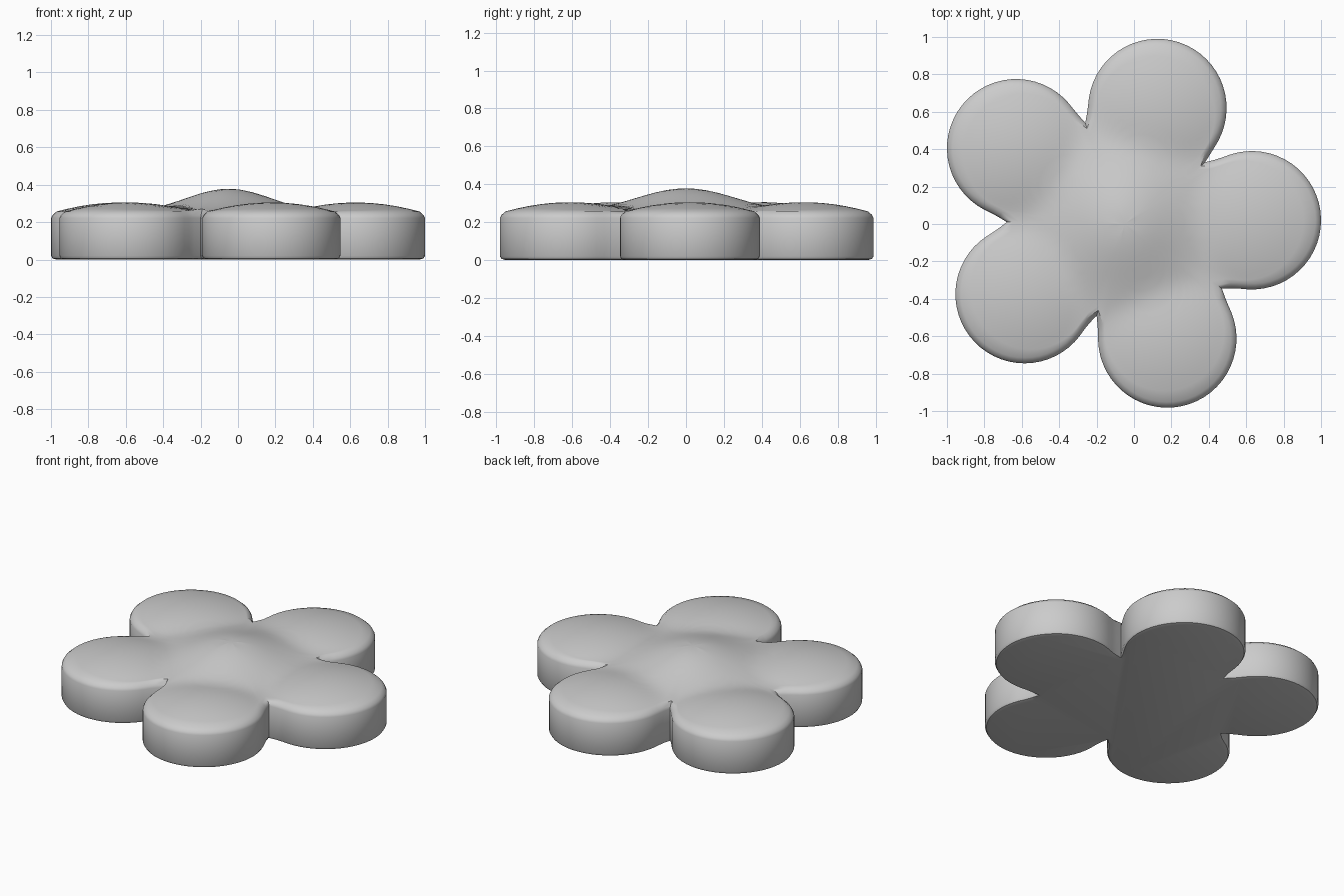
import bpy, bmesh, math
from mathutils import Vector

if "Cube" in bpy.data.objects:
    bpy.data.objects.remove(bpy.data.objects["Cube"])

R = 0.37
HUB = Vector((-0.05, 0.0))
PETALS = [Vector(p) for p in [(0.63, 0.02), (0.125, 0.62), (-0.63, 0.405), (-0.585, -0.375), (0.178, -0.612)]]
# notch i lies between petal i and petal i + 1
NOTCHES = [Vector(p) for p in [(0.38, 0.33), (-0.26, 0.54), (-0.68, 0.01), (-0.2, -0.49), (0.47, -0.345)]]
ARC = 36


def outline_points():
    pts = []
    for i, c in enumerate(PETALS):
        a, b = NOTCHES[i - 1] - c, NOTCHES[i] - c
        a0 = math.atan2(a.y, a.x)
        sweep = (math.atan2(b.y, b.x) - a0) % math.tau
        for k in range(ARC):
            t = k / ARC
            # radius swells slightly into the notch at both ends
            r = R + (a.length - R) * max(0, 1 - t * 14) ** 2
            r += (b.length - R) * max(0, 1 - (1 - t) * 14) ** 2
            ang = a0 + sweep * t
            pts.append(c + r * Vector((math.cos(ang), math.sin(ang))))
    return pts


def inset(pts, d):
    out = []
    n = len(pts)
    for i, p in enumerate(pts):
        t = (pts[(i + 1) % n] - pts[i - 1]).normalized()
        out.append(p + Vector((-t.y, t.x)) * d)
    return out


def height(p):
    # five shallow petal domes blended with a raised middle
    d = min((p - c).length for c in PETALS) / R
    petal = 0.247 + 0.058 * max(0, 1 - d * d)
    q = p - HUB
    middle = 0.245 + 0.133 * math.exp(-((q.x / 0.33) ** 2 + (q.y / 0.38) ** 2))
    k = 0.02
    h = max(k - abs(petal - middle), 0) / k
    return max(petal, middle) + h * h * k / 4


# flower body: rounded bottom edge, upright wall, rounded top edge, domed top
base = outline_points()
bm = bmesh.new()
rings = []
for d, z in [(0.03, 0), (0.008, 0.006), (0, 0.02), (0, 0.222), (0.008, 0.238)]:
    rings.append([bm.verts.new((p.x, p.y, z)) for p in inset(base, d)])
rim = inset(base, 0.03)
STEPS = 16
for s in range(STEPS):
    ring = []
    for p in rim:
        q = p.lerp(HUB, s / STEPS)
        ring.append(bm.verts.new((q.x, q.y, height(q))))
    rings.append(ring)
n = len(base)
for lo, hi in zip(rings, rings[1:]):
    for i in range(n):
        j = (i + 1) % n
        bm.faces.new((lo[i], lo[j], hi[j], hi[i]))
peak = bm.verts.new((HUB.x, HUB.y, height(HUB)))
for i in range(n):
    bm.faces.new((rings[-1][i], rings[-1][(i + 1) % n], peak))
bm.faces.new(rings[0][::-1])
mesh = bpy.data.meshes.new("flower_body")
bm.to_mesh(mesh)
bm.free()
flower = bpy.data.objects.new("flower_body", mesh)
bpy.context.collection.objects.link(flower)
bpy.context.view_layer.objects.active = flower
flower.select_set(True)
bpy.ops.object.shade_smooth_by_angle(angle=math.radians(45))
